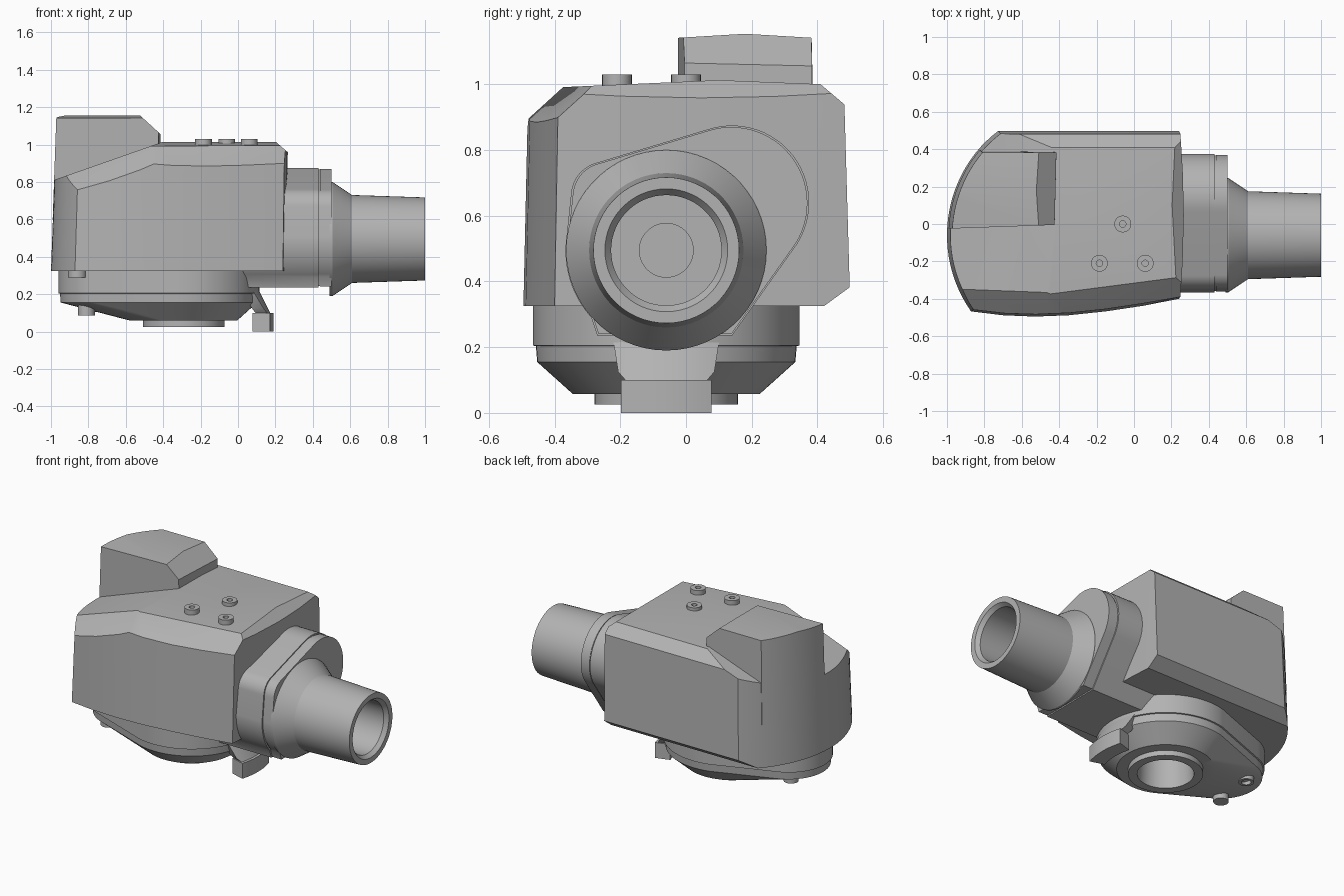
import bpy, bmesh
from math import cos, sin, radians, pi
from mathutils import Vector

if "Cube" in bpy.data.objects:
    bpy.data.objects.remove(bpy.data.objects["Cube"], do_unlink=True)

grey = bpy.data.materials.new("cast_grey")
grey.use_nodes = True
GREY = (0.45, 0.45, 0.45, 1)
grey.diffuse_color = GREY
grey.node_tree.nodes["Principled BSDF"].inputs["Base Color"].default_value = GREY

CX, CY = -0.29, -0.06          # axis of the lower housing
TUBE_Y, TUBE_Z = -0.06, 0.495  # axis of the side tube


def arc(cx, cy, r, a0, a1, n):
    """Points of a circular arc, angles in degrees."""
    steps = [radians(a0 + (a1 - a0) * i / n) for i in range(n + 1)]
    return [(cx + r * cos(a), cy + r * sin(a)) for a in steps]


def loft(name, rings, cuts=()):
    """Skin matching rings, cap both ends, then trim with planes."""
    bm = bmesh.new()
    loops = [[bm.verts.new(p) for p in ring] for ring in rings]
    n = len(loops[0])
    for a, b in zip(loops, loops[1:]):
        for i in range(n):
            j = (i + 1) % n
            bm.faces.new((a[i], a[j], b[j], b[i]))
    bm.faces.new(loops[0][::-1])
    bm.faces.new(loops[-1])
    for point, normal in cuts:
        geom = bm.verts[:] + bm.edges[:] + bm.faces[:]
        bmesh.ops.bisect_plane(bm, geom=geom, dist=1e-5, plane_co=point,
                               plane_no=Vector(normal).normalized(), clear_outer=True)
        rim = [e for e in bm.edges if e.is_boundary]
        if rim:
            bmesh.ops.holes_fill(bm, edges=rim, sides=0)
    bmesh.ops.recalc_face_normals(bm, faces=bm.faces[:])
    mesh = bpy.data.meshes.new(name)
    bm.to_mesh(mesh)
    bm.free()
    mesh.materials.append(grey)
    obj = bpy.data.objects.new(name, mesh)
    bpy.context.collection.objects.link(obj)
    bpy.ops.object.select_all(action='DESELECT')
    obj.select_set(True)
    bpy.context.view_layer.objects.active = obj
    bpy.ops.object.shade_smooth_by_angle(angle=radians(28))
    return obj


def flat(points, z, s=1.0):
    """Place a plan outline at height z, scaled about the housing axis."""
    return [(CX + (x - CX) * s, CY + (y - CY) * s, z) for x, y in points]


def upright(points, x, s=1.0):
    """Place a side outline at x, scaled about its middle."""
    return [(x, (y - 0.01) * s + 0.01, (z - 0.55) * s + 0.55) for y, z in points]


def plane(a, b, c, up=1):
    """Trimming plane through three points, facing up or down."""
    a, b, c = Vector(a), Vector(b), Vector(c)
    n = (b - a).cross(c - a)
    return a, n if n.z * up > 0 else -n


# Main body: plan outline with a round end, bowed front and drafted walls
end = arc(CX, CY, 0.71, 128, 215, 24)
bow = [(-0.70, -0.488), (-0.53, -0.495), (-0.35, -0.488), (-0.15, -0.467), (0.05, -0.437)]


def body_ring(z, s, right):
    ring = flat(end + bow, z, s)
    for x, y in ((0.0, -0.4), (0.012, -0.2), (0.018, 0.05), (0.013, 0.28), (0.0, 0.5)):
        ring.append((right + x, CY + (y - CY) * s, z))
    return ring


slope = ((-0.42, 0, 1.008), (-0.33, 0, 0.94))
loft("body", [body_ring(0.325, 1, 0.24), body_ring(1.1, 0.96, 0.25)], [
    ((0, 0.1, 1.013), (0, -0.045, 1)),
    ((0, 0.1, 1.013), (0, 0.04, 1)),
    slope,
    plane((-0.45, -0.475, 0.9), (0.24, -0.39, 0.9), (0.2, -0.285, 1.0)),
    plane((-0.45, -0.475, 0.9), (-0.86, -0.455, 0.76), (-0.45, -0.375, 0.99)),
    plane((0, 0.475, 0.945), (1, 0.475, 0.945), (0, 0.41, 1.0)),
    plane((0.265, 0, 0.96), (0.265, 1, 0.96), (0.205, 0, 1.012)),
    plane((0, 0.495, 0.38), (1, 0.495, 0.38), (0, 0.42, 0.325), -1),
])

# Raised cover, flush with the round end of the body
cover = arc(CX, CY, 0.711, 139.6, 177, 14) + [(-0.425, 0.0), (-0.415, 0.392)]
top_cover = cover[:-2] + [(-0.431, -0.003), (-0.421, 0.402)]
loft("top_cover", [flat(cover, 0.6, 0.987), flat(top_cover, 1.2, 0.957)], [
    ((0, 0.18, 1.154), (0, -0.06, 1)),
    ((0, 0.18, 1.154), (0, 0.06, 1)),
    plane((-0.52, 0, 1.152), (-0.52, 1, 1.152), (-0.43, 0, 1.07)),
])

# Side flange: rounded outline with a thin seam before its front plate
outline = (arc(0.14, 0.64, 0.235, -32, 108, 26) + arc(-0.245, 0.66, 0.105, 108, 176, 12)
           + arc(TUBE_Y, TUBE_Z, 0.307, 178, 222, 12) + [(-0.27, 0.235), (0.14, 0.235)])
loft("side_flange",
     [upright(outline, x, s) for x, s in
      ((-0.05, 1), (0.43, 1), (0.43, 0.975), (0.438, 0.975), (0.438, 0.985), (0.5, 0.985))],
     [((-0.02, 0, 0.325), (-0.095, 0, -0.08))])

# Side tube: flared neck, straight barrel and stepped bore
tube = ((0.49, 0.305), (0.505, 0.305), (0.61, 0.235), (1.0, 0.222), (1.0, 0.187),
        (0.975, 0.168), (0.55, 0.168), (0.55, 0.082), (0.4, 0.082))
loft("side_tube", [[(x, TUBE_Y + y, TUBE_Z + z) for y, z in arc(0, 0, r, 0, 354, 59)]
                   for x, r in tube])


# Lower housing: teardrop plan narrowing to a round outlet with a bore
def teardrop(big, small, shift):
    ring = []
    for i in range(72):
        a = 2 * pi * i / 72
        back = cos(a) < -1e-6
        r = small if back else big
        ring.append((CX - (shift if back else 0) + r * cos(a), CY + r * sin(a)))
    return ring


def blend(r):
    return teardrop(r, r, 0)


def housing_plan(inset):
    """Large circle joined to a smaller one at the round end of the body."""
    ring = []
    for x, y in arc(CX, CY, 0.405 - inset, -105, 105, 41):
        ring.append((x, y))
    return ring + arc(-0.70, CY, 0.26 - inset, 107, 253, 29)


def round_plan(r):
    return arc(CX, CY, r, -105, 105, 41) + arc(CX, CY, r, 107, 253, 29)


loft("lower_housing", [
    flat(housing_plan(0), 0.34), flat(housing_plan(0), 0.205),
    flat(housing_plan(0.008), 0.203), flat(housing_plan(0.012), 0.155),
    flat(round_plan(0.285), 0.058), flat(round_plan(0.218), 0.058),
    flat(round_plan(0.218), 0.025), flat(round_plan(0.165), 0.025),
    flat(round_plan(0.155), 0.25)])


# Locking lever under the flange: curved grip and tapering arm
def sector(r0, r1, half, z):
    pts = arc(CX, CY, r1, -half, half, 10) + arc(CX, CY, r0, half, -half, 10)
    return [(x, y, z) for x, y in pts]


loft("lever_grip", [sector(0.385, 0.48, 16.7, z) for z in (0.0, 0.1)])
loft("lever_arm", [sector(0.40, 0.465, 15, 0.095), sector(0.385, 0.45, 19, 0.125),
                   sector(0.33, 0.395, 24.5, 0.235)])


# Small round fittings
def lathe(name, x, y, profile):
    loft(name, [[(x + px, y + py, z) for px, py in arc(0, 0, r, 0, 345, 23)]
                for z, r in profile])


for i, (x, y) in enumerate(((-0.185, -0.21), (0.06, -0.21), (-0.06, 0.0))):
    lathe(f"top_screw_{i + 1}", x, y,
          ((0.98, 0.045), (1.03, 0.045), (1.03, 0.017), (1.012, 0.017)))
lathe("front_stud", -0.86, -0.27, ((0.33, 0.05), (0.29, 0.05)))
lathe("bottom_stud", -0.81, -0.18, ((0.18, 0.045), (0.085, 0.045)))
lathe("bottom_socket", -0.80, 0.06,
      ((0.18, 0.045), (0.105, 0.045), (0.105, 0.028), (0.14, 0.028)))
